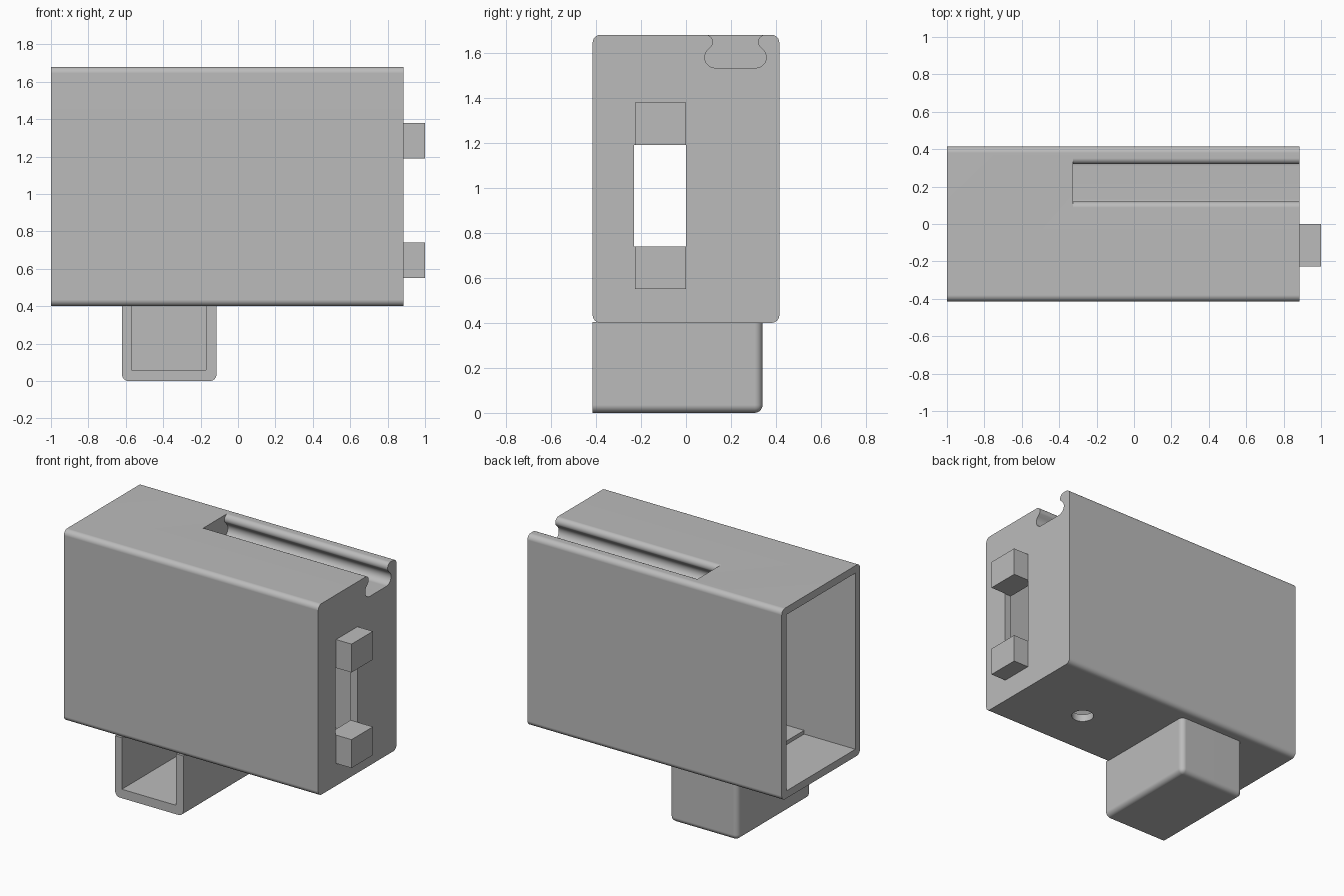
import bpy, bmesh, math
from mathutils import Vector

cube = bpy.data.objects.get("Cube")
if cube:
    bpy.data.objects.remove(cube, do_unlink=True)

grey = bpy.data.materials.new("light grey plastic")
grey.use_nodes = True
colour = (0.5, 0.5, 0.5, 1)
grey.diffuse_color = colour
grey.node_tree.nodes["Principled BSDF"].inputs["Base Color"].default_value = colour


def finish(name, bm):
    bmesh.ops.recalc_face_normals(bm, faces=bm.faces)
    mesh = bpy.data.meshes.new(name)
    bm.to_mesh(mesh)
    bm.free()
    mesh.materials.append(grey)
    ob = bpy.data.objects.new(name, mesh)
    bpy.context.collection.objects.link(ob)
    return ob


def box(name, lo, hi, rounded=None, radius=0.035):
    """Box between two corners; rounded(a, b) picks the edges to round."""
    bm = bmesh.new()
    bmesh.ops.create_cube(bm, size=1)
    lo, hi = Vector(lo), Vector(hi)
    for v in bm.verts:
        v.co = Vector([l + (h - l) * (c + 0.5) for l, h, c in zip(lo, hi, v.co)])
    if rounded:
        edges = [e for e in bm.edges if rounded(e.verts[0].co, e.verts[1].co)]
        bmesh.ops.bevel(bm, geom=edges, offset=radius, segments=6,
                        profile=0.5, affect='EDGES')
    return finish(name, bm)


def activate(ob):
    bpy.ops.object.select_all(action='DESELECT')
    ob.select_set(True)
    bpy.context.view_layer.objects.active = ob


def combine(ob, other, operation='DIFFERENCE'):
    activate(ob)
    mod = ob.modifiers.new("cut", 'BOOLEAN')
    mod.operation, mod.solver, mod.object = operation, 'EXACT', other
    bpy.ops.object.modifier_apply(modifier=mod.name)
    bpy.data.objects.remove(other, do_unlink=True)


def smooth(ob):
    activate(ob)
    bpy.ops.object.shade_smooth_by_angle(angle=math.radians(30))
    mod = ob.modifiers.new("even normals", 'WEIGHTED_NORMAL')
    mod.keep_sharp = True


def arc(cy, cz, r, start, end, steps=7):
    angles = [math.radians(start + (end - start) * i / steps) for i in range(steps + 1)]
    return [(cy + r * math.cos(a), cz + r * math.sin(a)) for a in angles]


END, WALL = 0.885, 0.05
HALF, BASE, TOP = 0.415, 0.4, 1.68

# Housing: rounded bar, hollow and open at one end
body = box("housing", (-1, -HALF, BASE), (END, HALF, TOP),
           lambda a, b: abs(a.x - b.x) > 0.1)
combine(body, box("cavity", (-1.2, WALL - HALF, BASE + WALL),
                  (END - WALL, HALF - WALL, TOP - WALL)))

# Inner casing that carries the rail groove
combine(body, box("groove_casing", (-0.375, 0.04, 1.48), (END - 0.02, 0.39, 1.65)), 'UNION')

# Keyhole-shaped rail groove with rounded lips
half_profile = arc(0.13, 0.05, 0.047, 270, 130)            # bulb, measured from the centre
mid, floor = 0.22, 1.53
left = [(mid - 0.09 + (y - 0.13), floor + z) for y, z in half_profile]
left += arc(0.088, 1.648, 0.032, -30, 90)
left.append((0.088, TOP + 0.1))
profile = left + [(2 * mid - y, z) for y, z in reversed(left)]
bm = bmesh.new()
face = bm.faces.new([bm.verts.new((-0.325, y, z)) for y, z in profile])
extruded = bmesh.ops.extrude_face_region(bm, geom=[face])["geom"]
bmesh.ops.translate(bm, vec=(1.4, 0, 0),
                    verts=[g for g in extruded if isinstance(g, bmesh.types.BMVert)])
combine(body, finish("groove", bm))

# Slot in the closed end and round hole in the floor
combine(body, box("slot", (END - 0.2, -0.23, 0.74), (END + 0.1, 0, 1.19)))
bm = bmesh.new()
bmesh.ops.create_cone(bm, cap_ends=True, segments=40, radius1=0.07, radius2=0.07, depth=0.2)
bmesh.ops.translate(bm, verts=bm.verts, vec=(0.38, -0.058, BASE + 0.02))
combine(body, finish("floor_hole", bm))
smooth(body)

# Lugs above and below the slot
for name, z in (("lower_lug", 0.55), ("upper_lug", 1.19)):
    box(name, (END - 0.01, -0.226, z), (1, 0, z + 0.19))

# Socket under the housing, open to the front
socket = box("socket", (-0.62, -HALF, 0), (-0.115, 0.34, BASE + 0.005),
             lambda a, b: (a.z + b.z < 0.01 and a.y + b.y > -0.7)
             or (abs(a.z - b.z) > 0.1 and a.y > 0))
combine(socket, box("socket_cavity", (-0.57, -0.6, 0.06), (-0.17, 0.29, 0.6)))
smooth(socket)

# Raised pad on the housing floor above the socket
box("floor_pad", (-0.62, -0.38, BASE + 0.03), (-0.115, 0.34, BASE + 0.075))
